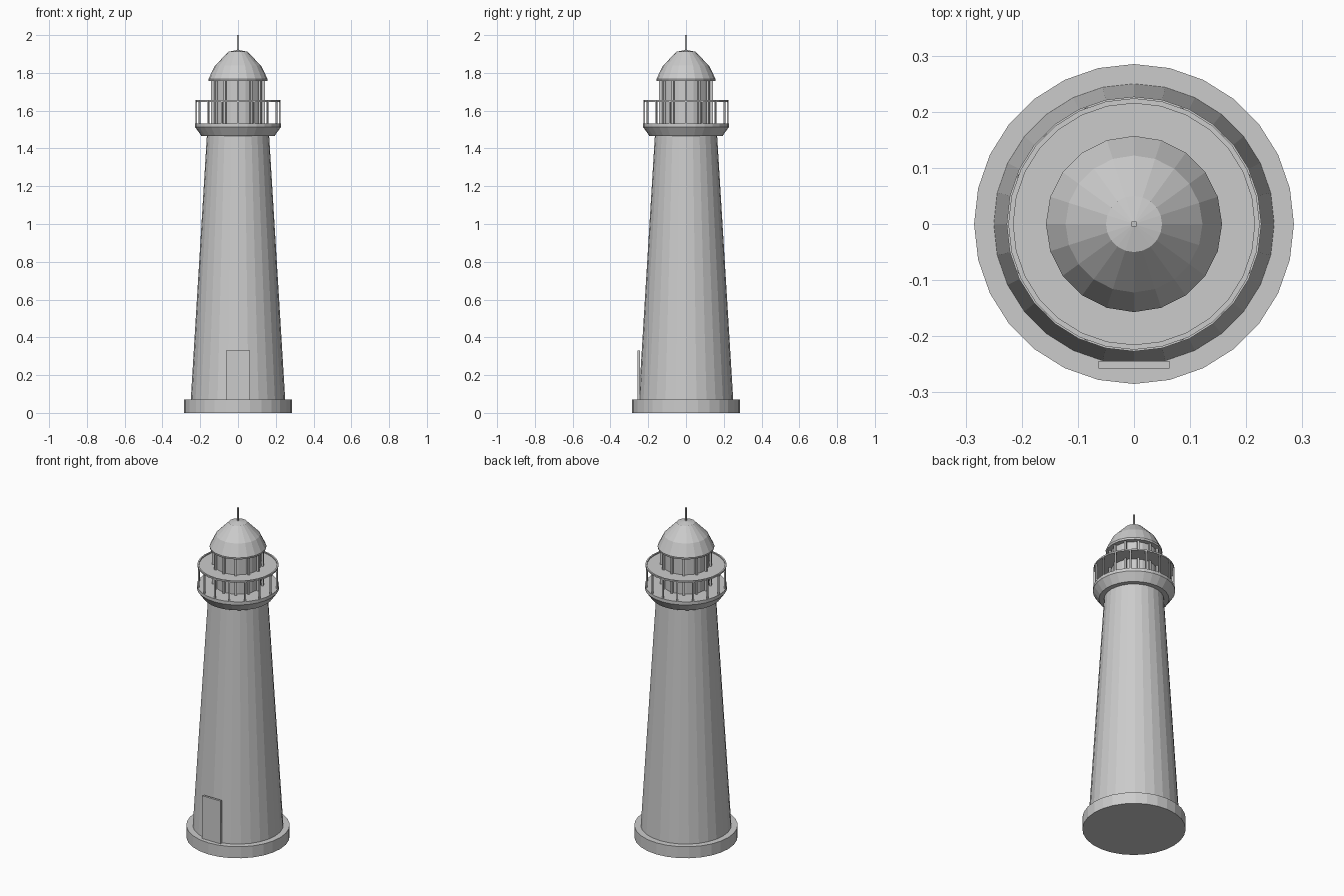
import bpy, bmesh, math
from mathutils import Matrix, Vector

if "Cube" in bpy.data.objects:
    bpy.data.objects.remove(bpy.data.objects["Cube"])

grey = bpy.data.materials.new("light grey")
grey.diffuse_color = (0.6, 0.6, 0.6, 1)
grey.use_nodes = True
grey.node_tree.nodes["Principled BSDF"].inputs["Base Color"].default_value = grey.diffuse_color


def finish(name, bm):
    bmesh.ops.recalc_face_normals(bm, faces=bm.faces)
    mesh = bpy.data.meshes.new(name)
    bm.to_mesh(mesh)
    bm.free()
    mesh.materials.append(grey)
    ob = bpy.data.objects.new(name, mesh)
    bpy.context.collection.objects.link(ob)
    return ob


def lathe(name, profile, sides):
    """Spin (radius, z) points around z and cap both open ends."""
    bm = bmesh.new()
    rings = []
    for r, z in profile:
        if r == 0:
            rings.append([bm.verts.new((0, 0, z))] * sides)
        else:
            rings.append([bm.verts.new((r * math.cos(2 * math.pi * i / sides),
                                        r * math.sin(2 * math.pi * i / sides), z))
                          for i in range(sides)])
    for a, b in zip(rings, rings[1:]):
        for i in range(sides):
            j = (i + 1) % sides
            quad = list(dict.fromkeys([a[i], a[j], b[j], b[i]]))
            bm.faces.new(quad)
    for ring, (r, z) in ((rings[0], profile[0]), (rings[-1], profile[-1])):
        if r > 0:
            bm.faces.new(ring)
    return finish(name, bm)


def add_box(bm, centre, size, turn=0):
    m = Matrix.Rotation(turn, 4, 'Z') @ Matrix.Translation(Vector(centre)) @ Matrix.Diagonal((*size, 1))
    bmesh.ops.create_cube(bm, size=1, matrix=m)


def box(name, centre, size):
    bm = bmesh.new()
    add_box(bm, centre, size)
    return finish(name, bm)


def bar_ring(name, count, radius, width, z0, z1):
    """Upright square bars spaced evenly around the axis."""
    bm = bmesh.new()
    for i in range(count):
        add_box(bm, (radius, 0, (z0 + z1) / 2), (width, width, z1 - z0), 2 * math.pi * i / count)
    return finish(name, bm)


# Masonry
lathe("base_plinth", [(0.285, 0), (0.285, 0.07)], 28)
lathe("tower", [(0.25, 0.07), (0.165, 1.465)], 28)
box("door", (0, -0.251, 0.2), (0.126, 0.013, 0.26))

# Gallery deck with its railing
lathe("gallery_deck", [(0.193, 1.465), (0.227, 1.513), (0.227, 1.532)], 28)
bar_ring("railing_posts", 16, 0.22, 0.008, 1.53, 1.65)
lathe("railing_top", [(0.224, 1.647), (0.224, 1.656), (0.215, 1.656), (0.215, 1.65)], 28)

# Lantern room
lathe("lantern_glass", [(0.127, 1.53), (0.127, 1.76)], 20)
bar_ring("lantern_mullions", 12, 0.136, 0.012, 1.53, 1.76)

# Roof
lathe("dome", [(0.155, 1.756), (0.157, 1.767), (0.122, 1.838), (0.05, 1.912), (0, 1.922)], 20)
box("finial", (0, 0, 1.955), (0.009, 0.009, 0.09))
